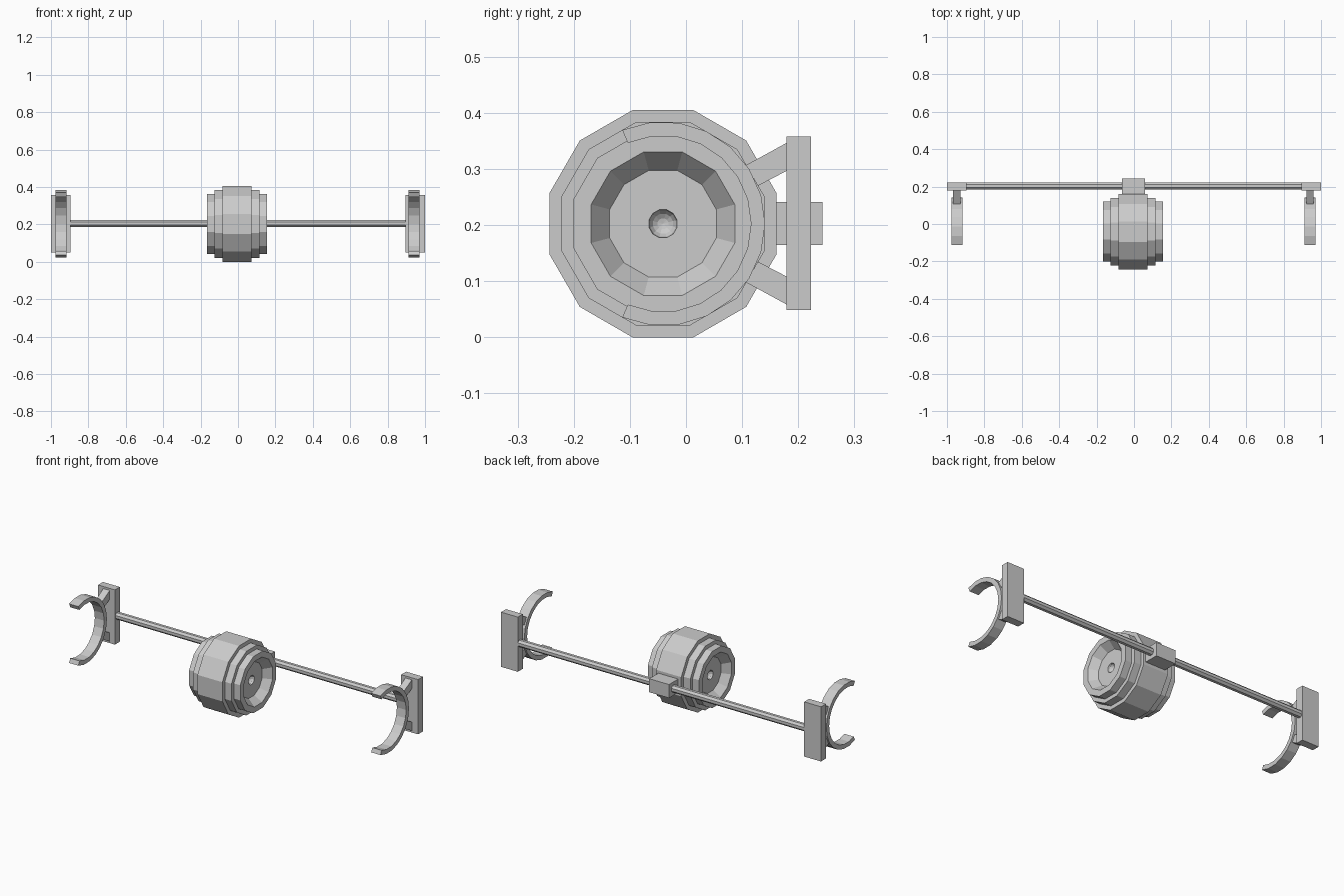
import bpy, bmesh
from math import sin, cos, pi, radians

if "Cube" in bpy.data.objects:
    bpy.data.objects.remove(bpy.data.objects["Cube"])

CY, CZ = -0.041, 0.2025   # shared axis of barrel and clamps
SHIFT = -0.005            # slight sideways offset of barrel and clamps


def finish(name, bm):
    bmesh.ops.remove_doubles(bm, verts=bm.verts, dist=1e-5)
    bmesh.ops.recalc_face_normals(bm, faces=bm.faces)
    mesh = bpy.data.meshes.new(name)
    bm.to_mesh(mesh)
    bm.free()
    ob = bpy.data.objects.new(name, mesh)
    bpy.context.collection.objects.link(ob)
    return ob


def prism(name, outline, x0, x1):
    """Extrude a (y, z) outline along x."""
    bm = bmesh.new()
    face = bm.faces.new([bm.verts.new((x0, y, z)) for y, z in outline])
    ext = bmesh.ops.extrude_face_region(bm, geom=[face])
    moved = [v for v in ext["geom"] if isinstance(v, bmesh.types.BMVert)]
    bmesh.ops.translate(bm, verts=moved, vec=(x1 - x0, 0, 0))
    return finish(name, bm)


def box(name, x0, x1, y0, y1, z0, z1):
    return prism(name, [(y0, z0), (y1, z0), (y1, z1), (y0, z1)], x0, x1)


def lathe(name, profile, sides):
    """Revolve (x, apothem) points about the barrel axis, flat side up."""
    bm = bmesh.new()
    k = 1 / cos(pi / sides)
    rings = []
    for x, r in profile:
        rings.append([bm.verts.new((x + SHIFT,
                                    CY + r * k * cos((i + 0.5) * 2 * pi / sides),
                                    CZ + r * k * sin((i + 0.5) * 2 * pi / sides)))
                      for i in range(sides)])
    for a, b in zip(rings, rings[1:]):
        for i in range(sides):
            j = (i + 1) % sides
            bm.faces.new((a[i], a[j], b[j], b[i]))
    return finish(name, bm)


# Stepped barrel with a dished recess and a round dimple in each end
floor, dimple = 0.118, 0.025
half = [(floor - dimple * cos(t * pi / 8), dimple * sin(t * pi / 8)) for t in range(5)]
half += [(floor, 0.095), (0.16, 0.128), (0.16, 0.16), (0.12, 0.16),
         (0.12, 0.181), (0.078, 0.181), (0.078, 0.2025)]
lathe("barrel", half + [(-x, r) for x, r in reversed(half)], 12)

# Block joining barrel to rail
box("barrel_bracket", SHIFT + 0.003 - 0.062, SHIFT + 0.003 + 0.062,
    0.155, 0.243, 0.165, 0.241)

# Long octagonal rail
rr = 0.019 / cos(pi / 8)
prism("rail", [(0.203 + rr * cos((i + 0.5) * pi / 4), 0.204 + rr * sin((i + 0.5) * pi / 4))
               for i in range(8)], -0.9, 0.9)

# Open C clamp outline
n = 14
angles = [radians(-113.5 + 227 * i / n) for i in range(n + 1)]
clamp = [(CY + 0.182 * cos(a), CZ + 0.182 * sin(a)) for a in angles]
clamp += [(CY + 0.157 * cos(a), CZ + 0.157 * sin(a)) for a in reversed(angles)]
strut = [(0.107, 0.307), (0.182, 0.348), (0.182, 0.298), (0.128, 0.270)]

# End plates, clamps and angled struts on both sides
for side, s in (("left", -1), ("right", 1)):
    xs = sorted((s * 0.895, s * 1.0))
    box("end_plate_" + side, xs[0], xs[1], 0.179, 0.223, 0.049, 0.358)
    c = s * 0.944 + SHIFT * 0.6
    prism("clamp_" + side, clamp, c - 0.029, c + 0.029)
    prism("upper_strut_" + side, strut, c - 0.02, c + 0.02)
    prism("lower_strut_" + side, [(y, 2 * CZ - z) for y, z in strut], c - 0.02, c + 0.02)
